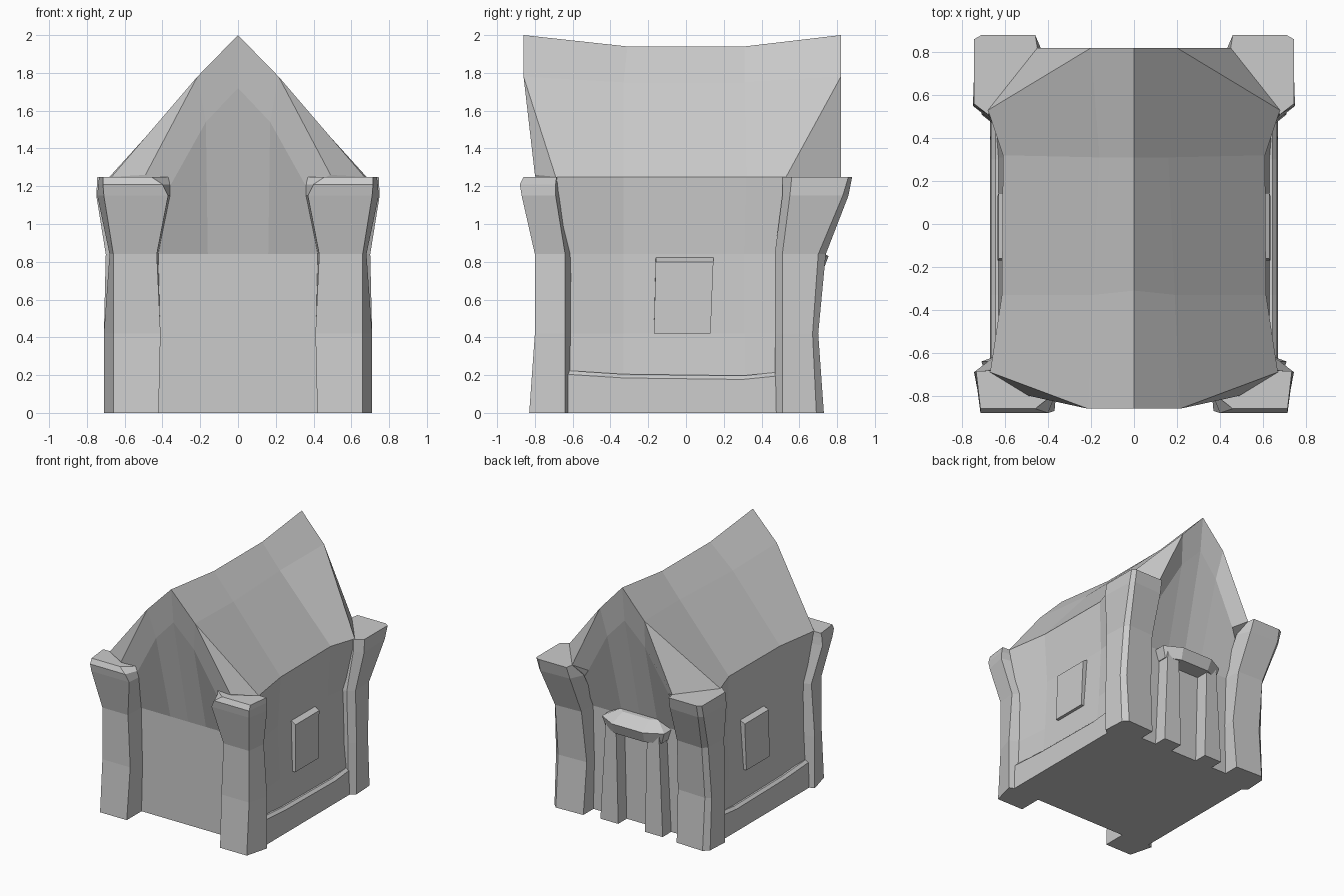
import bpy, bmesh

if "Cube" in bpy.data.objects:
    bpy.data.objects.remove(bpy.data.objects["Cube"])


def make(name, verts, faces, mirror=True):
    """Half-model mesh (x >= 0), mirrored across x = 0."""
    bm = bmesh.new()
    vs = [bm.verts.new(v) for v in verts]
    for f in faces:
        bm.faces.new([vs[i] for i in f])
    bmesh.ops.recalc_face_normals(bm, faces=bm.faces)
    me = bpy.data.meshes.new(name)
    bm.to_mesh(me)
    bm.free()
    ob = bpy.data.objects.new(name, me)
    bpy.context.collection.objects.link(ob)
    if mirror:
        ob.modifiers.new("mirror", 'MIRROR')
    return ob


def loft(name, rings, mirror=True):
    """Skin a list of equal-length rings and cap both ends."""
    n = len(rings[0])
    verts = [p for r in rings for p in r]
    faces = [[k * n + i, k * n + (i + 1) % n, (k + 1) * n + (i + 1) % n, (k + 1) * n + i]
             for k in range(len(rings) - 1) for i in range(n)]
    faces += [list(range(n)), list(range(len(verts) - n, len(verts)))]
    return make(name, verts, faces, mirror)


def levels(*pairs):
    """Turn (z, plan points) pairs into rings."""
    return [[(x, y, z) for x, y in plan] for z, plan in pairs]


# House body: stations along y, each running base -> wall -> eave -> shoulder -> ridge
zs = [0, .42, .84]


def station(wall_x, wall_y, eave, shoulder, ridge):
    return [(x, wall_y, z) for x, z in zip(wall_x, zs)] + [eave, shoulder, ridge]


stations = [
    station((.65, .635, .63), -.64, (.67, -.69, 1.25), (.215, -.86, 1.78), (0, -.86, 2)),
    station((.65, .61, .59), -.33, (.615, -.33, 1.25), (.19, -.33, 1.75), (0, -.31, 1.94)),
    station((.65, .61, .59), .31, (.61, .32, 1.25), (.16, .31, 1.75), (0, .31, 1.94)),
    station((.65, .635, .63), .59, (.68, .53, 1.25), (.20, .82, 1.78), (0, .82, 2)),
]
verts = [p for s in stations for p in s]
faces = [[s * 6 + i, s * 6 + i + 1, s * 6 + i + 7, s * 6 + i + 6]
         for s in range(3) for i in range(5)]
# Leaning gables: wall below, recessed arch, rim under the roof edge
base_mid = []
for s, wy, cy, corner in ((0, -.64, -.83, (.49, -.80, 1.26)), (18, .59, .79, (.45, .82, 1.25))):
    k = len(verts)
    d = 1 if s else -1
    verts += [(0, wy, 0), (0, wy, .84), (.16, wy, .84), (0, cy, 1.72),
              (.17, cy - .02 * d, 1.54), (.36, cy - .05 * d, 1.2), corner]
    base_mid.append(k)
    faces += [[k, s, s + 1, s + 2, k + 2, k + 1], [k + 1, k + 2, k + 4, k + 3],
              [k + 2, s + 2, k + 5, k + 4], [k + 3, k + 4, s + 4, s + 5],
              [k + 4, k + 5, k + 6, s + 4], [s + 4, k + 6, s + 3],
              [s + 2, s + 3, k + 6, k + 5]]
faces.append([base_mid[0], 0, 6, 12, 18, base_mid[1]])
make("house_body", verts, faces)

# Flared corner pillars
loft("front_pillars", levels(
    (0, [(.42, -.60), (.42, -.83), (.66, -.83), (.71, -.64), (.60, -.60)]),
    (.42, [(.41, -.60), (.41, -.80), (.66, -.80), (.71, -.64), (.60, -.60)]),
    (.84, [(.42, -.60), (.43, -.80), (.66, -.80), (.68, -.64), (.60, -.60)]),
    (1.15, [(.36, -.76), (.37, -.87), (.71, -.87), (.745, -.69), (.60, -.66)]),
    (1.21, [(.36, -.78), (.40, -.88), (.715, -.88), (.74, -.69), (.60, -.67)]),
    (1.25, [(.37, -.79), (.46, -.86), (.715, -.86), (.735, -.685), (.60, -.68)])))
loft("back_pillars", levels(
    (0, [(.42, .55), (.42, .72), (.66, .73), (.70, .69), (.71, .51), (.66, .47), (.55, .47)]),
    (.42, [(.41, .55), (.41, .69), (.66, .70), (.70, .67), (.71, .51), (.66, .47), (.55, .47)]),
    (.84, [(.42, .55), (.43, .73), (.66, .74), (.69, .70), (.70, .51), (.65, .47), (.55, .47)]),
    (1.15, [(.40, .74), (.45, .85), (.71, .86), (.74, .83), (.75, .55), (.68, .51), (.58, .55)]),
    (1.25, [(.45, .82), (.46, .88), (.71, .88), (.745, .86), (.745, .56), (.68, .51), (.60, .60)])))

# Side plinths with a slightly sagging top
loft("side_plinths", [[(.58, y, 0), (.67, y, 0), (.665, y, z - .02), (.645, y, z), (.58, y, z)]
                      for y, z in ((-.64, .225), (-.33, .205), (.3, .197), (.48, .215))])

# Side windows, raised blocks with a sloped top
loft("side_windows", [
    [(.56, -.17, .42), (.56, .13, .42), (.56, .145, .84), (.56, -.16, .84)],
    [(.635, -.17, .42), (.635, .13, .42), (.63, .145, .80), (.63, -.16, .80)]])

# Back doorway: tapered posts and a hipped canopy
loft("door_posts", levels(
    (0, [(.12, .55), (.12, .70), (.28, .70), (.28, .55)]),
    (.80, [(.14, .55), (.14, .70), (.24, .69), (.24, .55)])))
loft("door_canopy", [[(sx * x, y, z) for sx, x, y in (
    (1, a, .55), (1, a, ym), (1, b, yf), (-1, b, yf), (-1, a, ym), (-1, a, .55))]
    for z, a, ym, b, yf in ((.74, .25, .67, .13, .72), (.83, .28, .68, .14, .755),
                            (.89, .17, .60, .12, .64))], mirror=False)
